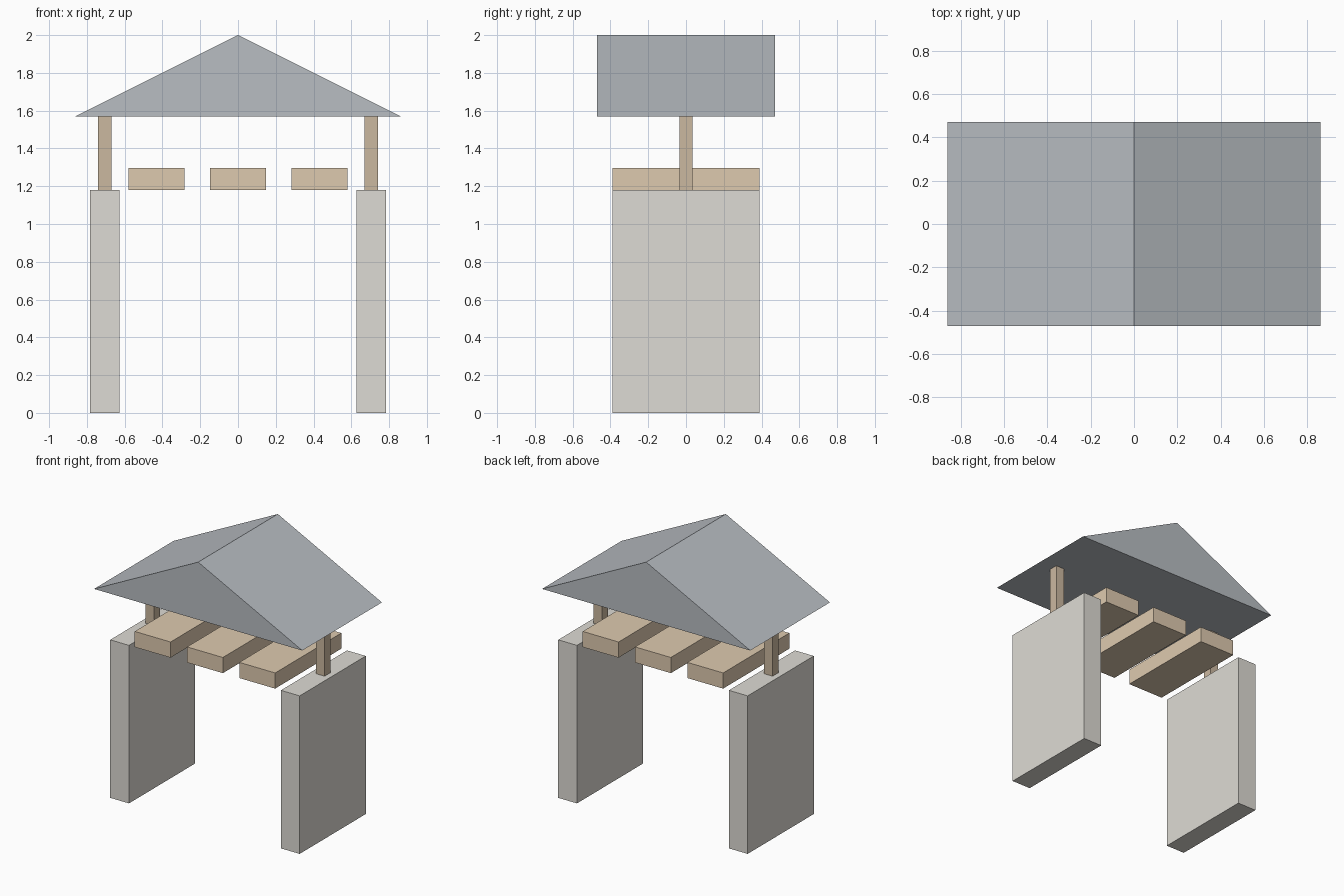
import bpy
import bmesh

if "Cube" in bpy.data.objects:
    bpy.data.objects.remove(bpy.data.objects["Cube"])


def material(name, rgb):
    mat = bpy.data.materials.new(name)
    mat.diffuse_color = (*rgb, 1.0)
    mat.use_nodes = True
    mat.node_tree.nodes["Principled BSDF"].inputs["Base Color"].default_value = mat.diffuse_color
    return mat


def add_object(name, bm, mat):
    bmesh.ops.recalc_face_normals(bm, faces=bm.faces)
    mesh = bpy.data.meshes.new(name)
    bm.to_mesh(mesh)
    bm.free()
    mesh.materials.append(mat)
    obj = bpy.data.objects.new(name, mesh)
    bpy.context.collection.objects.link(obj)
    return obj


def box(name, center_x, size, bottom, mat):
    """Box centred on y = 0 whose underside sits at the given height."""
    bm = bmesh.new()
    bmesh.ops.create_cube(bm, size=1.0)
    bmesh.ops.scale(bm, vec=size, verts=bm.verts)
    obj = add_object(name, bm, mat)
    obj.location = (center_x, 0, bottom + size[2] / 2)
    return obj


stone = material("stone", (0.73, 0.71, 0.66))
plank_wood = material("plank_wood", (0.73, 0.59, 0.43))
post_wood = material("post_wood", (0.60, 0.48, 0.35))
slate = material("slate", (0.48, 0.51, 0.54))

WALL_TOP = 1.18
ROOF_BASE = 1.57

# Side walls, each carrying a roof post
for side, sign in (("left", -1), ("right", 1)):
    box(f"{side}_wall", sign * 0.705, (0.155, 0.78, WALL_TOP), 0, stone)
    box(f"{side}_post", sign * 0.705, (0.07, 0.07, ROOF_BASE - WALL_TOP),
        WALL_TOP, post_wood)

# Three planks spanning front to back between the walls
for i in range(3):
    box(f"plank_{i + 1}", (i - 1) * 0.432, (0.296, 0.78, 0.117),
        WALL_TOP, plank_wood)

# Gable roof: triangular profile extruded along y
bm = bmesh.new()
profile = [(-0.86, ROOF_BASE), (0.86, ROOF_BASE), (0, 2.0)]
gable = bm.faces.new([bm.verts.new((x, -0.47, z)) for x, z in profile])
back = bmesh.ops.extrude_face_region(bm, geom=[gable], use_keep_orig=True)
bmesh.ops.translate(bm, vec=(0, 0.94, 0),
                    verts=[v for v in back["geom"] if isinstance(v, bmesh.types.BMVert)])
add_object("roof", bm, slate)
